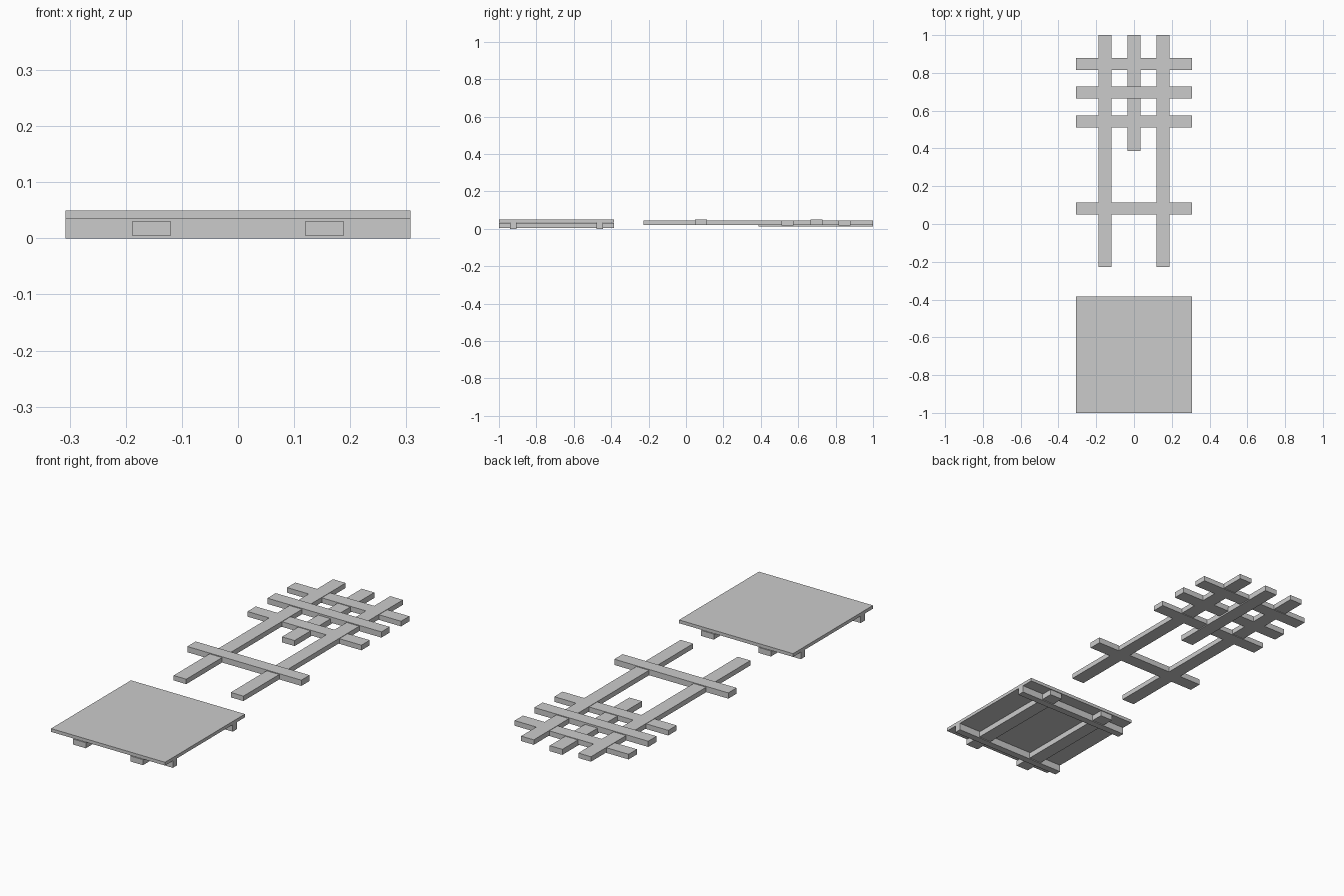
import bpy
import bmesh
from mathutils import Matrix, Vector

cube = bpy.data.objects.get("Cube")
if cube:
    bpy.data.objects.remove(cube)

grey = bpy.data.materials.new("light_grey")
grey.use_nodes = True
colour = (0.6, 0.6, 0.6, 1)
grey.diffuse_color = colour
grey.node_tree.nodes["Principled BSDF"].inputs["Base Color"].default_value = colour


def board(name, x, y, z):
    """Rectangular board spanning the given (low, high) ranges."""
    low, high = (Vector(c) for c in zip(x, y, z))
    bm = bmesh.new()
    bmesh.ops.create_cube(bm, size=1, matrix=Matrix.Diagonal((*(high - low), 1)))
    mesh = bpy.data.meshes.new(name)
    bm.to_mesh(mesh)
    bm.free()
    mesh.materials.append(grey)
    obj = bpy.data.objects.new(name, mesh)
    obj.location = (low + high) / 2
    bpy.context.collection.objects.link(obj)
    return obj


def around(centre, width):
    return centre - width / 2, centre + width / 2


FULL = (-0.307, 0.307)
PANEL_Y = (-1, -0.385)
WIDTH = 0.068
RAIL_X = 0.154

# Square panel with its two runners and two cross battens underneath
board("panel", FULL, PANEL_Y, (0.034, 0.05))
for side, s in (("left", 1), ("right", -1)):
    board(f"{side}_runner", around(s * RAIL_X, WIDTH), PANEL_Y, (0.004, 0.031))
for end, y in (("front", -0.923), ("back", -0.462)):
    board(f"{end}_batten", FULL, around(y, 0.034), (0, 0.034))

# Long rails of the lattice, and the short middle one
for side, s in (("left", 1), ("right", -1)):
    board(f"{side}_rail", around(s * RAIL_X, WIDTH), (-0.227, 1), (0.021, 0.045))
board("middle_rail", around(0, WIDTH), (0.387, 1), (0.013, 0.04))

# Slats: the first and third lie over the rails, the others are let in below
over, under = (0.021, 0.049), (0.018, 0.043)
slats = ((0.081, over), (0.543, under), (0.697, over), (0.848, under))
for i, (y, z) in enumerate(slats):
    board(f"slat_{i + 1}", FULL, around(y, 0.064), z)
